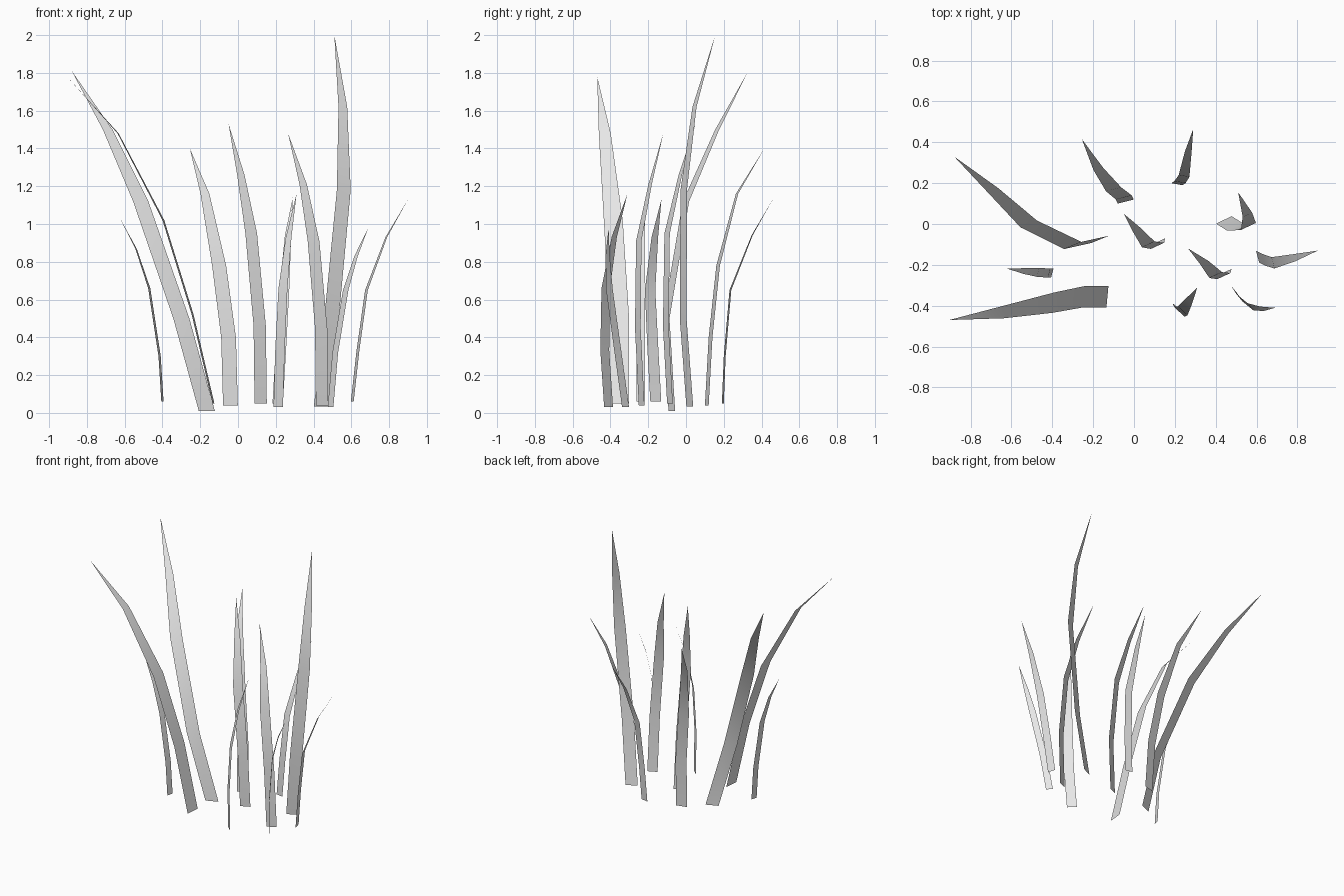
import bpy
import bmesh
from mathutils import Vector

cube = bpy.data.objects.get("Cube")
if cube:
    bpy.data.objects.remove(cube, do_unlink=True)

# One plain grey for every blade
grey = bpy.data.materials.new("light_grey")
grey.use_nodes = True
grey.diffuse_color = (0.8, 0.8, 0.8, 1)
grey.node_tree.nodes["Principled BSDF"].inputs["Base Color"].default_value = (0.8, 0.8, 0.8, 1)

# Width of a blade at each joint below its pointed tip
TAPER = (1.0, 1.0, 0.95, 0.6)


def blade(name, across, *spine):
    """Flat tapering strip that follows the spine and ends in a point."""
    half = Vector((across[0], across[1], 0)) / 2
    bm = bmesh.new()
    rows = []
    for point, width in zip(spine, TAPER):
        centre = Vector(point)
        rows.append((bm.verts.new(centre - half * width),
                     bm.verts.new(centre + half * width)))
    for (a, b), (c, d) in zip(rows, rows[1:]):
        bm.faces.new((a, b, d, c))
    bm.faces.new((*rows[-1], bm.verts.new(spine[-1])))
    for face in bm.faces:
        face.smooth = True
    mesh = bpy.data.meshes.new(name)
    bm.to_mesh(mesh)
    bm.free()
    mesh.materials.append(grey)
    obj = bpy.data.objects.new(name, mesh)
    bpy.context.collection.objects.link(obj)
    return obj


# Long blades sweeping to the right
blade("grass_blade_right_back", (0.085, 0.035),
      (-0.165, -0.075, 0.01), (-0.30, -0.105, 0.50), (-0.515, 0.0, 1.12),
      (-0.69, 0.165, 1.50), (-0.88, 0.33, 1.81))
blade("grass_blade_right_front", (0.01, 0.105),
      (-0.13, -0.355, 0.05), (-0.24, -0.355, 0.52), (-0.395, -0.385, 1.02),
      (-0.635, -0.43, 1.48), (-0.905, -0.47, 1.78))
blade("grass_blade_right_short", (0.012, 0.045),
      (-0.40, -0.24, 0.06), (-0.415, -0.24, 0.30), (-0.47, -0.237, 0.66),
      (-0.54, -0.23, 0.87), (-0.625, -0.217, 1.03))

# Middle blades bending to the back
blade("grass_blade_back", (0.078, 0.02),
      (-0.04, 0.11, 0.04), (-0.05, 0.13, 0.40), (-0.10, 0.17, 0.78),
      (-0.175, 0.27, 1.16), (-0.255, 0.415, 1.40))
blade("grass_blade_centre", (0.065, 0.03),
      (0.12, -0.085, 0.05), (0.115, -0.107, 0.46), (0.07, -0.10, 0.95),
      (0.015, -0.03, 1.26), (-0.05, 0.05, 1.53))
blade("grass_blade_left_middle", (0.065, 0.03),
      (0.445, -0.235, 0.04), (0.44, -0.255, 0.45), (0.40, -0.25, 0.91),
      (0.345, -0.19, 1.21), (0.265, -0.12, 1.48))
blade("grass_blade_tallest", (0.077, 0.036),
      (0.44, 0.02, 0.035), (0.495, -0.015, 0.50), (0.56, -0.012, 1.18),
      (0.555, 0.045, 1.62), (0.51, 0.155, 2.0))

# Short blades
blade("grass_blade_back_short", (0.055, -0.01),
      (0.21, 0.195, 0.05), (0.225, 0.205, 0.30), (0.245, 0.235, 0.65),
      (0.265, 0.35, 0.94), (0.29, 0.465, 1.14))
blade("grass_blade_front_short", (0.05, -0.047),
      (0.213, -0.41, 0.03), (0.222, -0.43, 0.33), (0.238, -0.425, 0.66),
      (0.268, -0.38, 0.93), (0.31, -0.31, 1.16))
blade("grass_blade_left_front", (0.03, -0.037),
      (0.49, -0.32, 0.03), (0.515, -0.36, 0.32), (0.57, -0.405, 0.65),
      (0.625, -0.415, 0.83), (0.69, -0.41, 0.98))
blade("grass_blade_left_outer", (0.015, -0.058),
      (0.605, -0.16, 0.06), (0.635, -0.175, 0.33), (0.68, -0.19, 0.65),
      (0.785, -0.165, 0.93), (0.90, -0.13, 1.13))
